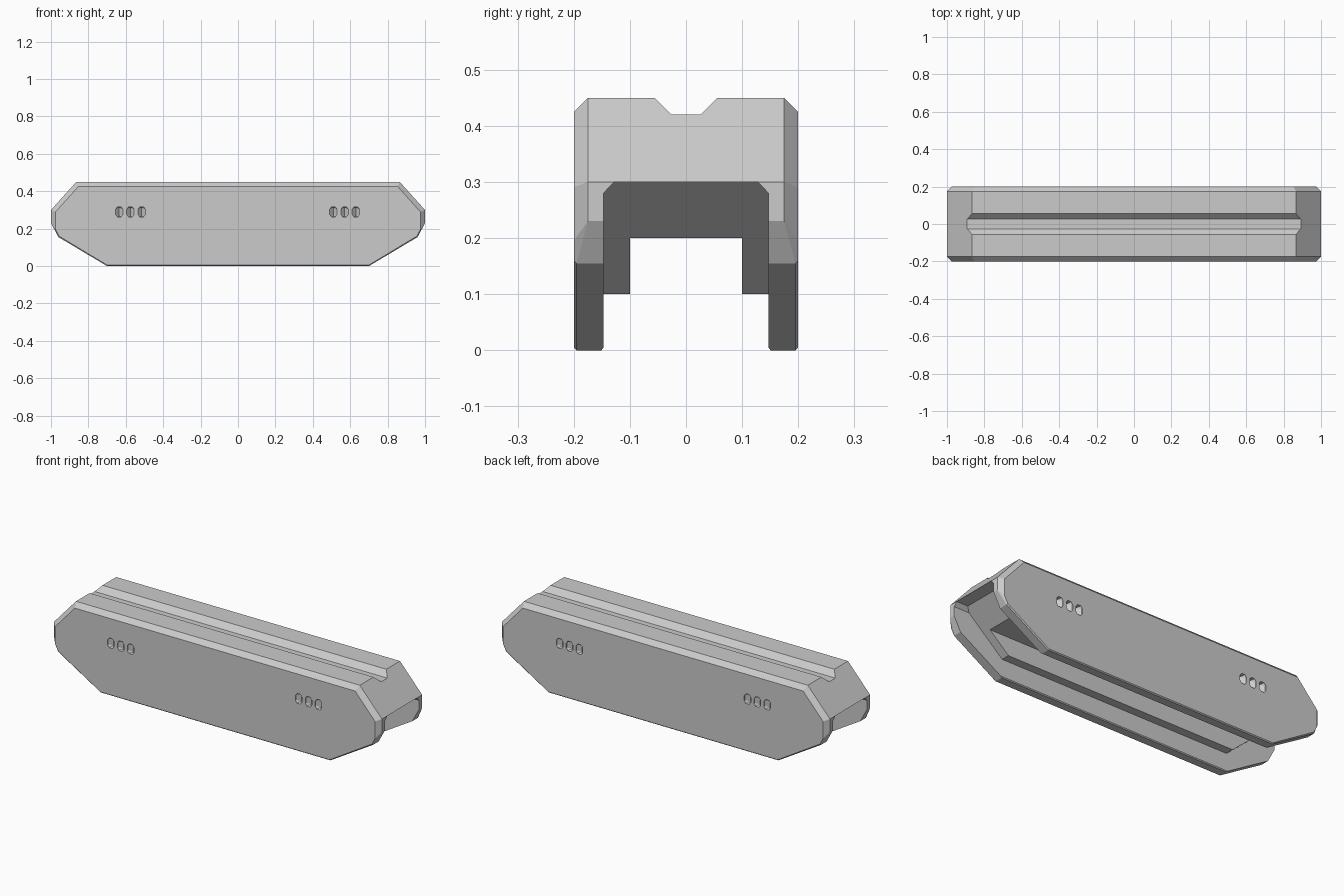
import bpy, bmesh

if "Cube" in bpy.data.objects:
    bpy.data.objects.remove(bpy.data.objects["Cube"])

def new_object(name, bm):
    bmesh.ops.recalc_face_normals(bm, faces=bm.faces)
    mesh = bpy.data.meshes.new(name)
    bm.to_mesh(mesh)
    bm.free()
    ob = bpy.data.objects.new(name, mesh)
    bpy.context.collection.objects.link(ob)
    return ob

def loft(name, rings):
    """Skin closed rings with equal point counts and cap both ends."""
    bm = bmesh.new()
    rows = [[bm.verts.new(p) for p in r] for r in rings]
    n = len(rows[0])
    for a, b in zip(rows, rows[1:]):
        for i in range(n):
            j = (i + 1) % n
            bm.faces.new((a[i], a[j], b[j], b[i]))
    bm.faces.new(rows[0])
    bm.faces.new(rows[-1])
    return new_object(name, bm)

def symmetric(half):
    """Mirror half a profile (right side, bottom to top) into a closed one."""
    return half + [(-p[0], *p[1:]) for p in reversed(half)]

def along_x(name, half, length):
    prof = symmetric(half)
    return loft(name, [[(x, y, z) for y, z in prof] for x in (-length, length)])

def cut(ob, cutter):
    m = ob.modifiers.new("cut", 'BOOLEAN')
    m.operation = 'DIFFERENCE'
    m.solver = 'EXACT'
    m.object = cutter
    bpy.context.view_layer.objects.active = ob
    bpy.ops.object.modifier_apply(modifier=m.name)
    bpy.data.objects.remove(cutter)

# Body: silhouette with chamfered rim, wide on top and narrow below
rim = symmetric([(0.70, 0.0, 0.195), (0.96, 0.155, 0.195), (1.0, 0.23, 0.175),
                 (1.0, 0.30, 0.175), (0.865, 0.45, 0.175)])
face = symmetric([(0.699, 0.005), (0.956, 0.16), (0.975, 0.195),
                  (0.975, 0.29), (0.854, 0.425)])
body = loft("body", [
    [(x, -0.2, z) for x, z in face],
    [(x, -y, z) for x, z, y in rim],
    [(x, y, z) for x, z, y in rim],
    [(x, 0.2, z) for x, z in face]])

# Channel between the side skirts, and groove along the top
cut(body, along_x("channel_cutter", [(0.158, -0.01), (0.147, 0.005),
                                     (0.147, 0.28), (0.128, 0.30)], 1.2))
cut(body, along_x("groove_cutter", [(0.026, 0.42), (0.066, 0.46)], 1.2))

# Side ports: octagonal recesses narrowing to a vertical crease
for side in (-1, 1):
    for x in (-0.635, -0.575, -0.515, 0.51, 0.57, 0.63):
        bm = bmesh.new()
        for u, v in ((1, .5), (.5, 1), (-.5, 1), (-1, .5),
                     (-1, -.5), (-.5, -1), (.5, -1), (1, -.5)):
            for y in (0.21, 0.195):
                bm.verts.new((x + u * 0.02, side * y, 0.29 + v * 0.027))
        for v in (-0.022, 0.022):
            bm.verts.new((x, side * 0.175, 0.29 + v))
        bmesh.ops.convex_hull(bm, input=bm.verts)
        cut(body, new_object("port_cutter", bm))

# Inner core with sloped ends and a long slot underneath
core_profile = symmetric([(0.70, 0.10), (0.936, 0.305)])
core = loft("inner_core", [[(x, y, z) for x, z in core_profile]
                           for y in (-0.147, 0.147)])
cut(core, along_x("slot_cutter", [(0.10, 0.05), (0.10, 0.20)], 1.2))
